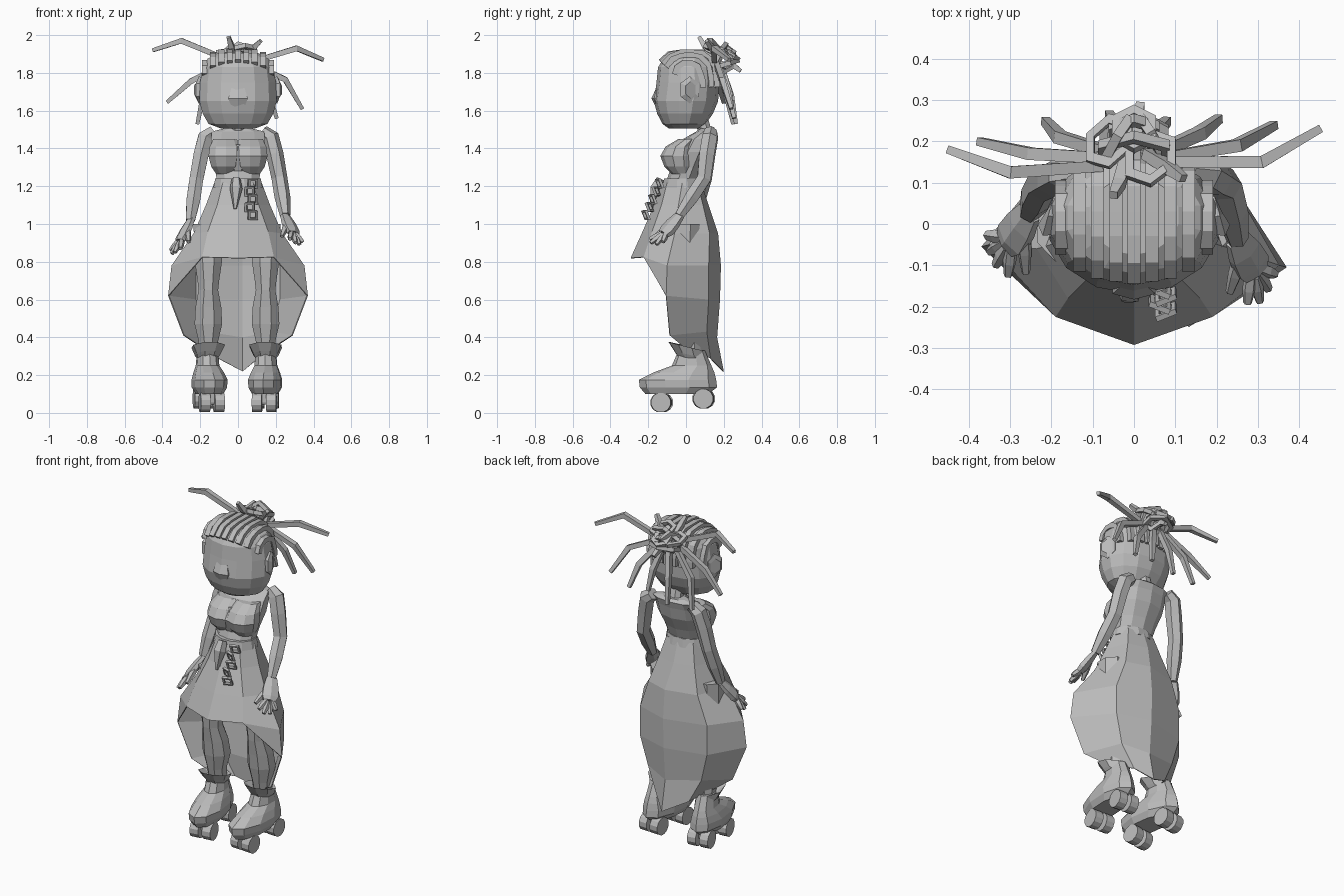
import bpy, bmesh, math
from mathutils import Vector
from mathutils.bvhtree import BVHTree

cube = bpy.data.objects.get("Cube")
if cube:
    bpy.data.objects.remove(cube)

grey = bpy.data.materials.new("plain_grey")
grey.use_nodes = True
grey.diffuse_color = (0.5, 0.5, 0.5, 1)
grey.node_tree.nodes["Principled BSDF"].inputs["Base Color"].default_value = (0.5, 0.5, 0.5, 1)


def finish(name, bm):
    bmesh.ops.recalc_face_normals(bm, faces=bm.faces)
    mesh = bpy.data.meshes.new(name)
    bm.to_mesh(mesh)
    bm.free()
    mesh.materials.append(grey)
    obj = bpy.data.objects.new(name, mesh)
    bpy.context.collection.objects.link(obj)
    return obj


def skin(name, rings):
    """Join rings of points into a closed, capped tube."""
    bm = bmesh.new()
    rows = [[bm.verts.new(p) for p in ring] for ring in rings]
    n = len(rows[0])
    for a, b in zip(rows, rows[1:]):
        for i in range(n):
            j = (i + 1) % n
            bm.faces.new((a[i], a[j], b[j], b[i]))
    bm.faces.new(rows[0][::-1])
    bm.faces.new(rows[-1])
    return finish(name, bm)


def loft(name, rings, n=10, x=0):
    """Stack level ellipses given as (z, centre y, x radius, y radius)."""
    turns = [math.tau * (i + 0.5) / n for i in range(n)]
    return skin(name, [[(x + rx * math.cos(t), cy + ry * math.sin(t), z) for t in turns]
                       for z, cy, rx, ry in rings])


def tube(name, points, radii, n=4, flat=1.0, ref=None):
    """Sweep a polygon along a path; flat scales it across ref, or the path's least axis."""
    pts = [Vector(p) for p in points]
    if ref is None:
        span = [abs(c) for c in pts[-1] - pts[0]]
        ref = Vector((0, 0, 0))
        ref[span.index(min(span))] = 1
    rings = []
    for k, p in enumerate(pts):
        d = (pts[min(k + 1, len(pts) - 1)] - pts[max(k - 1, 0)]).normalized()
        u = d.cross(ref).normalized()
        v = d.cross(u)
        r = radii[k] if isinstance(radii, list) else radii
        turns = [math.tau * (i + 0.5) / n for i in range(n)]
        rings.append([p + u * r * flat * math.cos(t) + v * r * math.sin(t) for t in turns])
    return skin(name, rings)


def hoop(name, centre, u, v, radius, thick, n=6):
    """Polygonal ring of square section lying in the plane of u and v."""
    c, u, v = Vector(centre), Vector(u).normalized(), Vector(v).normalized()
    w = u.cross(v)
    bm = bmesh.new()
    rows = []
    for i in range(n):
        t = math.tau * (i + 0.5) / n
        d = u * math.cos(t) + v * math.sin(t)
        rows.append([bm.verts.new(c + d * (radius + s * thick) + w * h * thick)
                     for s, h in ((1, 1), (1, -1), (-1, -1), (-1, 1))])
    for i in range(n):
        a, b = rows[i], rows[(i + 1) % n]
        for k in range(4):
            m = (k + 1) % 4
            bm.faces.new((a[k], a[m], b[m], b[k]))
    return finish(name, bm)


def cylinder(name, centre, radius, depth, n=12):
    c = Vector(centre)
    h = Vector((depth / 2, 0, 0))
    return tube(name, [c - h, c + h], radius, n)


# Head, nose and ears
head = loft("head", [(1.505, -.01, .09, .08), (1.53, -.01, .16, .115), (1.585, -.005, .192, .148),
                     (1.65, 0, .21, .17), (1.75, .01, .206, .166), (1.83, .01, .192, .158),
                     (1.875, .015, .165, .135), (1.905, .02, .11, .095)], 14)
loft("nose", [(1.6, -.145, .03, .006), (1.665, -.155, .06, .028), (1.72, -.15, .04, .008)], 6)
for s, side in ((1, "left"), (-1, "right")):
    tube(side + "_ear", [(s * .18, .015, 1.71), (s * .208, .02, 1.71), (s * .216, .025, 1.71)],
         [.06, .072, .045], 6, .8)

# Braided rows lying on the skull from the forehead to the back
skull = BVHTree.FromPolygons([v.co for v in head.data.vertices],
                             [tuple(p.vertices) for p in head.data.polygons])
for i in range(9):
    x = -.176 + .044 * i
    path = []
    for k in range(9):
        a = math.radians(42 + 17 * k)
        out = Vector((0, -math.cos(a), math.sin(a)))
        hit = skull.ray_cast(Vector((x, .02, 1.72)) + out, -out)[0]
        path.append(hit + out * .003)
    tube("braid_row", path, .022, 4)

# Knotted bun of bent loops
for centre, u, v, r in (((0, .22, 1.86), (1, 0, 0), (0, .6, 1), .06),
                        ((.04, .16, 1.92), (1, .2, 0), (0, 1, -.4), .06),
                        ((-.04, .2, 1.88), (.6, 1, 0), (0, .2, 1), .06),
                        ((.04, .21, 1.86), (.6, -1, 0), (0, .2, 1), .055),
                        ((0, .19, 1.84), (1, 0, 0), (0, 1, .3), .085),
                        ((-.06, .2, 1.9), (1, .3, 0), (0, 1, -.3), .055),
                        ((.0, .17, 1.87), (1, 0, .2), (0, .5, 1), .09),
                        ((0, .23, 1.9), (1, 0, 0), (0, 1, -.6), .05)):
    hoop("bun_loop", centre, u, v, r, .012)

# Loose locks springing from the bun
locks = [((-.45, .18, 1.92), (-.3, .125, 1.97), (-.08, .14, 1.88)),
         ((.45, .23, 1.87), (.31, .15, 1.93), (.08, .15, 1.86)),
         ((-.375, .2, 1.645), (-.25, .17, 1.755), (-.07, .16, 1.85)),
         ((.34, .24, 1.61), (.25, .19, 1.765), (.07, .16, 1.85)),
         ((-.215, .25, 1.53), (-.18, .21, 1.7), (-.05, .17, 1.84)),
         ((.205, .255, 1.56), (.16, .22, 1.7), (.05, .17, 1.84)),
         ((-.06, .265, 1.53), (-.05, .24, 1.68), (-.02, .19, 1.83)),
         ((.08, .25, 1.57), (.06, .23, 1.7), (.02, .19, 1.83)),
         ((-.05, .07, 1.99), (-.035, .1, 1.94), (-.02, .16, 1.88)),
         ((.12, .11, 1.97), (.08, .14, 1.93), (.03, .17, 1.87)),
         ((.015, .29, 1.81), (.01, .25, 1.84), (0, .18, 1.85))]
for tip, bend, root in locks:
    tube("hair_lock", [root, bend, tip], [.019, .021, .014], 4)

# Torso, bust and belt
loft("neck", [(1.44, .1, .06, .045), (1.49, .1, .042, .04), (1.56, .08, .04, .04)], 8)
loft("torso", [(1.16, -.02, .125, .1), (1.23, -.015, .118, .088), (1.3, .01, .128, .09),
               (1.38, .04, .148, .1), (1.45, .07, .15, .085), (1.49, .11, .145, .055),
               (1.505, .11, .08, .04)], 10)
for s in (1, -1):
    loft("bust", [(1.265, -.02, .055, .055), (1.305, -.035, .082, .08), (1.36, -.042, .097, .094),
                  (1.41, -.03, .09, .078), (1.45, .015, .07, .055)], 10, s * .064)
loft("bust_bridge", [(1.28, -.03, .05, .06), (1.36, -.045, .065, .078), (1.42, -.02, .06, .06)], 8)
loft("belt", [(1.19, -.02, .135, .11), (1.24, -.02, .125, .1)], 12)

# Belt tie and hanging chain
tube("belt_tie", [(-.01, -.135, 1.24), (-.01, -.16, 1.19), (-.015, -.185, 1.08)], [.025, .035, .008], 5)
for k in range(5):
    z = 1.215 - .042 * k
    hoop("chain_link", (.07 + .008 * (-1) ** k, -.14 - .018 * k, z),
         (1, .4 * (-1) ** k, 0), (0, -.4, 1), .03, .007, 4)

# High-low skirt: half columns from front to back, listed waist to hem
columns = [
    [(0, -.13, 1.22), (0, -.17, 1.1), (0, -.23, .96), (0, -.293, .82)],
    [(.08, -.1, 1.22), (.11, -.13, 1.1), (.16, -.18, .96), (.19, -.225, .825)],
    [(.125, -.02, 1.22), (.17, -.04, 1.1), (.235, -.06, .95), (.352, -.085, .78),
     (.37, -.09, .62), (.29, -.07, .41), (.17, .01, .33)],
    [(.09, .06, 1.22), (.12, .09, 1.1), (.165, .125, .95), (.225, .12, .78),
     (.225, .12, .6), (.18, .11, .43), (.11, .13, .29)],
    [(0, .08, 1.22), (0, .12, 1.1), (0, .17, .95), (0, .185, .78),
     (0, .18, .6), (0, .165, .4), (0, .2, .22)]]
bm = bmesh.new()
for s in (1, -1):
    grid = [[bm.verts.new((s * x, y, z)) for x, y, z in col] for col in columns]
    for (a, b), depth in zip(zip(grid, grid[1:]), (3, 4, 6, 6)):
        for j in range(depth):
            corners = [a[j], b[j], b[j + 1], a[min(j + 1, len(a) - 1)]]
            bm.faces.new(list(dict.fromkeys(corners)))
bmesh.ops.remove_doubles(bm, verts=bm.verts, dist=.001)
# The skirt swings a little to one side
for vert in bm.verts:
    if abs(vert.co.x) > .25:
        vert.co.y += -.015 if vert.co.x > 0 else .035
    elif vert.co.x == 0 and vert.co.y > .13:
        vert.co.x = .025
skirt = finish("skirt", bm)
shell = skirt.modifiers.new("shell", "SOLIDIFY")
shell.thickness = .006

# Arms and open hands; the right hand hangs a little lower and further back
hands = {
    "left": (1, (.25, -.035, 1.045), (.285, -.1, .965), (.232, -.165, .935),
             [(.275, -.192, .92), (.305, -.188, .9), (.326, -.158, .892), (.343, -.122, .905)]),
    "right": (-1, (-.252, .03, 1.02), (-.295, -.035, .93), (-.262, -.118, .905),
              [(-.305, -.125, .87), (-.335, -.1, .85), (-.35, -.067, .842), (-.357, -.027, .858)])}
for side, (s, wrist, palm, thumb, tips) in hands.items():
    wrist, palm, thumb = Vector(wrist), Vector(palm), Vector(thumb)
    tips = [Vector(t) for t in tips]
    shoulder = [Vector((s * .13, .13, 1.49)), Vector((s * .172, .125, 1.46)), Vector((s * .195, .11, 1.37))]
    elbow = Vector((s * .22, .095, 1.24))
    tube(side + "_arm", shoulder + [elbow, elbow.lerp(wrist, .5), wrist],
         [.035, .046, .046, .042, .042, .028], 6)
    normal = (palm - wrist).cross(tips[3] - tips[0])
    tube(side + "_palm", [wrist, wrist.lerp(palm, .5), palm, palm.lerp((tips[1] + tips[2]) / 2, .25)],
         [.017, .024, .026, .02], 6, 2, normal)
    for tip in tips:
        base = palm.lerp(tip, .3)
        tube(side + "_finger", [base, base.lerp(tip, .5), tip], [.016, .017, .011], 5)
    root = wrist.lerp(palm, .4)
    tube(side + "_thumb", [root, root.lerp(thumb, .6), thumb], [.02, .018, .011], 5)

# Legs, cuffs, boots and skate wheels
for x, side, yaw in ((.146, "left", -3), (-.157, "right", 8)):
    loft(side + "_leg", [(.3, .03, .05, .052), (.38, .02, .056, .06), (.47, .02, .079, .08),
                         (.56, .005, .074, .076), (.65, -.02, .056, .064), (.7, -.02, .062, .068),
                         (.8, -.015, .078, .084), (1.0, -.01, .085, .088)], 8, x)
    cuff = loft(side + "_cuff", [(.29, .03, .058, .07), (.335, .015, .07, .08), (.375, .0, .092, .095),
                                 (.355, .005, .06, .06)], 8, x)
    for vert in cuff.data.vertices:
        if vert.co.z > .3:
            vert.co.z -= .25 * (vert.co.y + .09)
    parts = [
        cuff,
        loft(side + "_boot", [(.1, -.05, .07, .165), (.135, -.04, .09, .205), (.175, -.045, .092, .205),
                              (.215, -.01, .078, .16), (.25, .03, .062, .105), (.33, .03, .055, .07)], 10, x)]
    for y, z in ((-.13, .055), (.095, .075)):
        parts.append(tube(side + "_axle_mount", [(x, y, z), (x, y, .14)], [.018, .03], 4))
        parts.append(cylinder(side + "_axle", (x, y, z), .012, .1, 6))
        for dx in (-.038, .038):
            parts.append(cylinder(side + "_wheel", (x + dx, y, z), .053, .052))
    # Turn each skate about its ankle
    c, s = math.cos(math.radians(yaw)), math.sin(math.radians(yaw))
    for part in parts:
        for vert in part.data.vertices:
            dx, dy = vert.co.x - x, vert.co.y
            vert.co.x, vert.co.y = x + dx * c - dy * s, dx * s + dy * c
